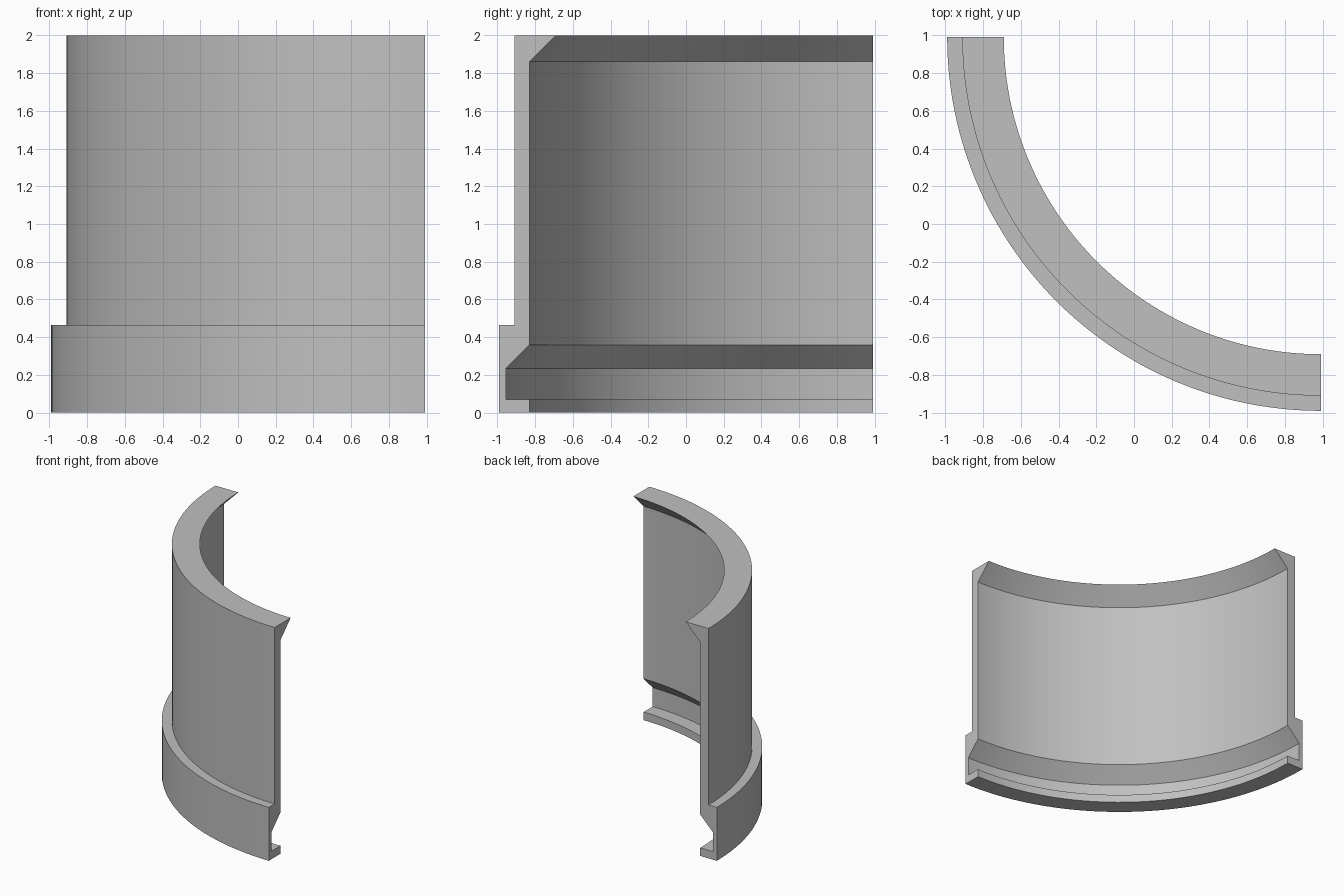
import bpy, bmesh
from math import pi
from mathutils import Vector

cube = bpy.data.objects.get("Cube")
if cube:
    bpy.data.objects.remove(cube)

AXIS = Vector((0.99, 0.99, 0))   # centre of the quarter ring
SEGMENTS = 48

# Wall cross-section as (radius, height)
PROFILE = [
    (1.82, 0), (1.98, 0), (1.98, 0.465), (1.90, 0.465),   # foot band
    (1.90, 2), (1.68, 2), (1.82, 1.86),                   # wall and top lip
    (1.82, 0.36), (1.945, 0.235), (1.945, 0.07), (1.82, 0.07),  # inner groove
]

grey = bpy.data.materials.new("light grey")
grey.use_nodes = True
colour = (0.53, 0.53, 0.53, 1)
grey.diffuse_color = colour
grey.node_tree.nodes["Principled BSDF"].inputs["Base Color"].default_value = colour

# Sweep the section through a quarter turn, keeping both end caps
bm = bmesh.new()
start = bm.faces.new([bm.verts.new(AXIS + Vector((-r, 0, z))) for r, z in PROFILE])
bmesh.ops.spin(bm, geom=[start, *start.edges, *start.verts], cent=AXIS,
               axis=(0, 0, 1), angle=pi / 2, steps=SEGMENTS)
# The starting face may be left out by the sweep, so close any open end
border = [e for e in bm.edges if e.is_boundary]
if border:
    bmesh.ops.holes_fill(bm, edges=border, sides=0)
bmesh.ops.recalc_face_normals(bm, faces=bm.faces)

mesh = bpy.data.meshes.new("quarter_ring_wall")
bm.to_mesh(mesh)
bm.free()
mesh.materials.append(grey)
wall = bpy.data.objects.new("quarter_ring_wall", mesh)
bpy.context.collection.objects.link(wall)

# Smooth curve with crisp profile edges
bpy.ops.object.select_all(action="DESELECT")
wall.select_set(True)
bpy.context.view_layer.objects.active = wall
bpy.ops.object.shade_smooth_by_angle(angle=pi / 6)
